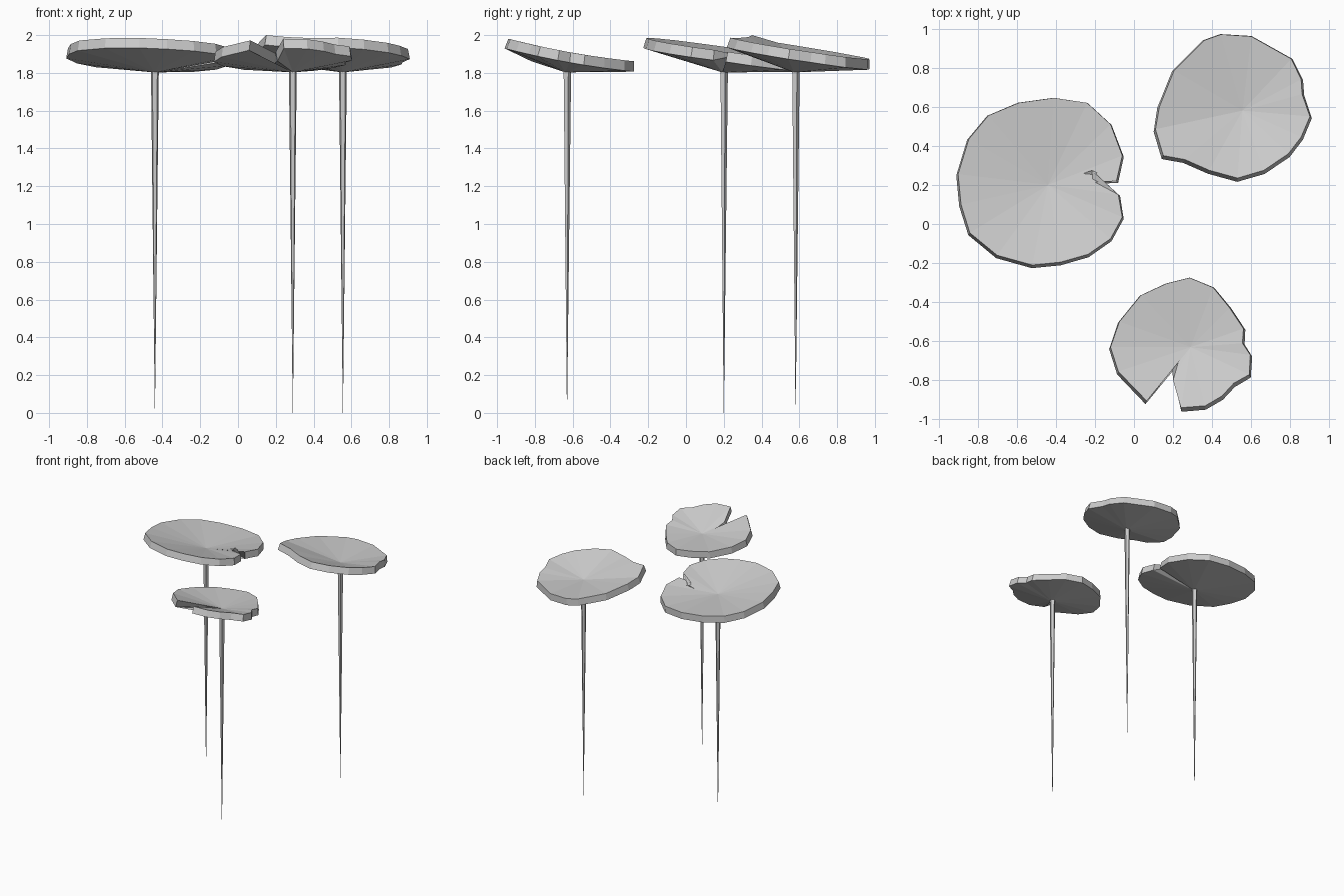
import bpy
import bmesh
from mathutils import Vector

cube = bpy.data.objects.get("Cube")
if cube:
    bpy.data.objects.remove(cube, do_unlink=True)

# One plain grey for everything
grey = bpy.data.materials.new("plain_grey")
grey.use_nodes = True
colour = (0.6, 0.6, 0.6, 1)
grey.diffuse_color = colour
grey.node_tree.nodes["Principled BSDF"].inputs["Base Color"].default_value = colour

THICKNESS = 0.055
PAD_CENTRE_Z = 1.857


def finish(name, bm):
    """Turn a bmesh into a named, flat-shaded object."""
    mesh = bpy.data.meshes.new(name)
    bm.to_mesh(mesh)
    bm.free()
    mesh.materials.append(grey)
    obj = bpy.data.objects.new(name, mesh)
    bpy.context.collection.objects.link(obj)
    return obj


def make_pad(name, centre, outline, rim_z, slope_x, slope_y, bow):
    """Shallow tilted dish: a fan from the centre to a hand-drawn rim.

    Outline points are hundredths, clockwise; a third value raises the point.
    """
    bm = bmesh.new()
    middle = bm.verts.new((centre.x, centre.y, PAD_CENTRE_Z))
    offsets = [Vector((p[0], p[1])) / 100 - centre for p in outline]
    mean_radius = sum(o.length for o in offsets) / len(offsets)
    rim = []
    for point, offset in zip(outline, offsets):
        z = rim_z + slope_x * offset.x + slope_y * offset.y + bow * offset.y ** 2
        z += sum(point[2:]) / 100
        # Notch points stay on the dished surface
        ratio = offset.length / mean_radius
        if ratio < 0.7:
            z = PAD_CENTRE_Z + (z - PAD_CENTRE_Z) * ratio
        flat = centre + offset
        rim.append(bm.verts.new((flat.x, flat.y, z)))
    for here, after in zip(rim, rim[1:] + rim[:1]):
        bm.faces.new((middle, after, here))
    bm.normal_update()
    obj = finish(name, bm)
    solid = obj.modifiers.new("pad_thickness", "SOLIDIFY")
    solid.thickness = THICKNESS
    solid.offset = -1


def make_stem(name, centre):
    """Five-sided stem tapering to a point on the ground."""
    top = PAD_CENTRE_Z - THICKNESS / 2
    bm = bmesh.new()
    bmesh.ops.create_cone(bm, cap_ends=True, segments=5, radius1=0.0005,
                          radius2=0.022, depth=top)
    bmesh.ops.translate(bm, verts=bm.verts, vec=(centre.x, centre.y, top / 2))
    finish(name, bm)


# Rim outlines
left_outline = [
    (-59, 62), (-41, 64.5), (-24, 62), (-12, 51), (-6, 35), (-9, 22),
    (-21, 22), (-8, 15), (-6, 3.5), (-12, -7.5), (-23.5, -15.5),
    (-37.5, -19.5), (-52, -21), (-70, -16), (-84, -4.5), (-88.5, 10),
    (-90, 25.5), (-84.5, 43.5), (-74.5, 55.5)]
back_outline = [
    (36, 94), (44.5, 97), (60, 96), (80.5, 84.5), (85.5, 74), (86, 66.5),
    (90, 55), (85.5, 44.5), (79, 36), (66.5, 27.5), (53, 23.5), (38.5, 27.5),
    (26, 33, 1), (15, 35, 2), (11, 48.5), (13, 60), (20.5, 78.5)]
front_outline = [
    (16.5, -30.5), (28.5, -27.5), (40.5, -32.5), (49, -43), (56, -53.5),
    (55.5, -61), (59.5, -67), (59, -77), (51, -81.5), (45, -88), (36.5, -93),
    (24, -94), (20, -80), (23, -69.5), (6.5, -90.5), (-8, -75.5), (-12, -63),
    (-7.5, -50), (3.5, -36.5)]

# Position, outline, rim height, tilt and bow of each plant
plants = {
    "left": ((-0.44, 0.2), left_outline, 1.925, -0.03, -0.14, 0),
    "back": ((0.555, 0.58), back_outline, 1.932, -0.03, -0.155, 0),
    "front": ((0.29, -0.63), front_outline, 1.912, 0, -0.185, 0.12),
}
for side, (spot, outline, rim_z, slope_x, slope_y, bow) in plants.items():
    centre = Vector(spot)
    make_pad(side + "_lily_pad", centre, outline, rim_z, slope_x, slope_y, bow)
    make_stem(side + "_stem", centre)
